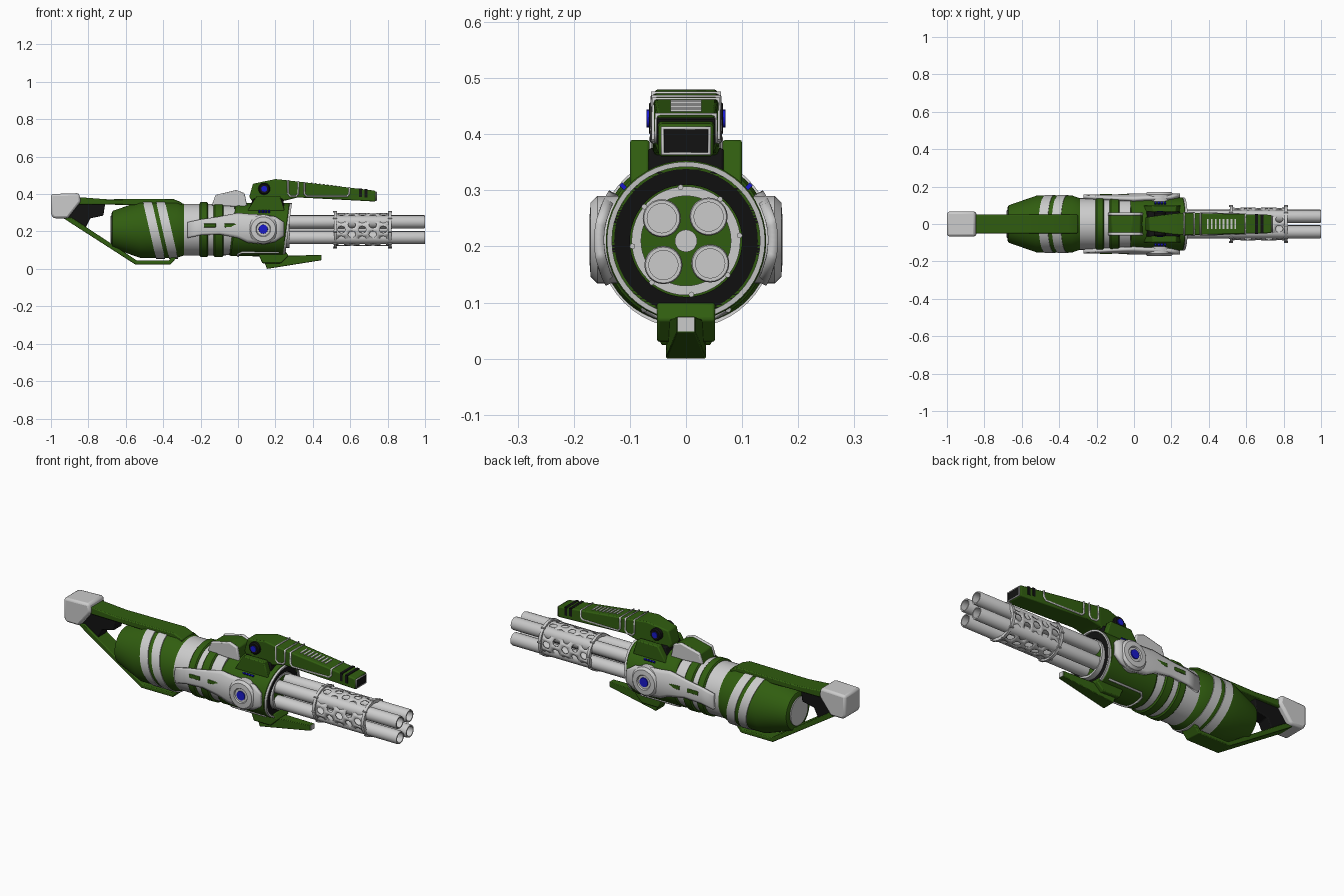
import bpy, bmesh
from math import sin, cos, pi, sqrt, radians
from mathutils import Matrix, Vector

if "Cube" in bpy.data.objects:
    bpy.data.objects.remove(bpy.data.objects["Cube"])

ZC = 0.21  # height of the main axis


def material(name, rgb):
    m = bpy.data.materials.new(name)
    m.diffuse_color = (*rgb, 1)
    m.use_nodes = True
    m.node_tree.nodes["Principled BSDF"].inputs["Base Color"].default_value = m.diffuse_color
    return m


GREEN = material("green_paint", (0.03, 0.11, 0.005))
BLACK = material("black", (0.006, 0.006, 0.006))
BLUE = material("blue", (0.01, 0.01, 0.6))


def finish(name, bm, mat=None, bevel=0, solid=0):
    bmesh.ops.recalc_face_normals(bm, faces=bm.faces)
    me = bpy.data.meshes.new(name)
    bm.to_mesh(me)
    bm.free()
    ob = bpy.data.objects.new(name, me)
    bpy.context.collection.objects.link(ob)
    if mat:
        me.materials.append(mat)
    if solid:
        ob.modifiers.new("solid", 'SOLIDIFY').thickness = solid
    if bevel:
        b = ob.modifiers.new("bevel", 'BEVEL')
        b.width, b.segments, b.limit_method = bevel, 2, 'ANGLE'
    bpy.context.view_layer.objects.active = ob
    bpy.ops.object.select_all(action='DESELECT')
    ob.select_set(True)
    bpy.ops.object.shade_smooth_by_angle(angle=radians(32))
    return ob


def lathe(name, prof, mat=None, loc=(0, 0, ZC), turn=0, seg=48, shear=0, loop=False):
    """Turn (x, radius) points round the x axis; loop closes the section into a tube."""
    bm = bmesh.new()
    rings = [[bm.verts.new((x + shear * r * sin(2 * pi * i / seg), r * cos(2 * pi * i / seg),
                            r * sin(2 * pi * i / seg))) for i in range(seg)] for x, r in prof]
    pairs = list(zip(rings, rings[1:])) + ([(rings[-1], rings[0])] if loop else [])
    for a, b in pairs:
        for i in range(seg):
            j = (i + 1) % seg
            bm.faces.new((a[i], a[j], b[j], b[i]))
    if not loop:
        bm.faces.new(rings[0])
        bm.faces.new(rings[-1])
    bm.transform(Matrix.Translation(loc) @ Matrix.Rotation(radians(turn), 4, 'Z'))
    return finish(name, bm, mat)


def tube(name, x0, x1, r0, r1, mat=None, **kw):
    return lathe(name, [(x0, r0), (x0, r1), (x1, r1), (x1, r0)], mat, loop=True, **kw)


def slab(name, pts, mat=None, bevel=0.005):
    """Side profile of (x, z, half width) points mirrored across y."""
    bm = bmesh.new()
    a, b = [[bm.verts.new((x, s * w, z)) for x, z, w in pts] for s in (1, -1)]
    bm.faces.new(a)
    bm.faces.new(b)
    for i in range(len(a)):
        j = (i + 1) % len(a)
        bm.faces.new((a[i], a[j], b[j], b[i]))
    return finish(name, bm, mat, bevel)


def box(name, c, size, mat=None, bevel=0, tilt=0):
    bm = bmesh.new()
    bmesh.ops.create_cube(bm, size=1)
    bm.transform(Matrix.Translation(c) @ Matrix.Rotation(tilt, 4, 'X') @ Matrix.Diagonal((*size, 1)))
    return finish(name, bm, mat, bevel)


def line(name, pts, r=0.005, closed=True):
    cu = bpy.data.curves.new(name, 'CURVE')
    cu.dimensions, cu.bevel_depth, cu.bevel_resolution = '3D', r, 1
    sp = cu.splines.new('POLY')
    sp.points.add(len(pts) - 1)
    for p, co in zip(sp.points, pts):
        p.co = (*co, 1)
    sp.use_cyclic_u = closed
    ob = bpy.data.objects.new(name, cu)
    bpy.context.collection.objects.link(ob)
    bpy.ops.object.select_all(action='DESELECT')
    bpy.context.view_layer.objects.active = ob
    ob.select_set(True)
    bpy.ops.object.convert(target='MESH')


# Shoulder stock
slab("stock_pad", [(-1, .29, .066), (-1, .4, .066), (-.85, .405, .066), (-.84, .36, .066),
                   (-.91, .27, .066), (-.985, .27, .066)], None, .012)
slab("stock_top_bar", [(-.87, .385, .05), (-.7, .372, .05), (-.35, .375, .05), (-.3, .355, .05),
                       (-.3, .32, .05), (-.36, .34, .05), (-.87, .345, .05)], GREEN)
slab("stock_web", [(-.93, .27, .035), (-.86, .35, .035), (-.71, .35, .035), (-.72, .285, .035),
                   (-.79, .27, .035), (-.82, .21, .035)], BLACK)
slab("stock_lower_strut", [(-.94, .275, .045), (-.55, .024, .045), (-.36, .024, .045), (-.32, .07, .045),
                           (-.34, .085, .045), (-.37, .044, .045), (-.54, .044, .045),
                           (-.89, .275, .045)], GREEN, .004)

# Rear drum with slanted bands
lathe("rear_drum", [(-.675, .09), (-.67, .1), (-.52, .152), (-.33, .152), (-.29, .138)], GREEN)
lathe("drum_end_cap", [(-.682, .06), (-.68, .075), (-.66, .075)])
for x in (-.45, -.38):
    tube("drum_band", x - .024, x + .024, .14, .156, shear=-.23)

# Centre body
lathe("collar", [(-.3, .138), (-.1, .138), (-.02, .136)])
for x0, x1 in ((-.205, -.16), (-.13, -.078)):
    lathe("collar_ring", [(x0, .14), (x0 + .006, .147), (x1 - .006, .147), (x1, .14)], GREEN)
lathe("front_housing", [(-.03, .135), (-.02, .142), (.255, .143), (.262, .138), (.262, .128), (.2, .126)],
      GREEN, shear=.13)
tube("housing_rim", .255, .27, .132, .141, shear=.13)
tube("inner_black_ring", .19, .262, .1, .132, BLACK, shear=.13)
tube("barrel_collar", .19, .275, .085, .097)
lathe("barrel_plate", [(.19, .086), (.265, .086)], GREEN)

# Rotary barrels
for k in range(4):
    a = radians(47 + 90 * k)
    lathe("barrel", [(.25, .034), (.995, .034), (1, .032), (1, .026), (.9, .026)], None,
          (0, .059 * cos(a), ZC + .059 * sin(a)), seg=24)
lathe("centre_shaft", [(.25, .02), (.82, .02)], seg=20)

# Perforated jacket: square cells with a round hole, staggered ring by ring
bm = bmesh.new()
N, ROWS, L, R = 10, 5, .056, .088
sq = [(1, 0), (1, 1), (0, 1), (-1, 1), (-1, 0), (-1, -1), (0, -1), (1, -1)]


def wrap(x, a):
    return bm.verts.new((x, R * cos(a), ZC + R * sin(a)))


for j in range(ROWS):
    for i in range(N):
        cx, ca = .525 + L * (j + .5), 2 * pi * (i + j % 2 / 2) / N
        outer = [wrap(cx + u * L / 2, ca + v * pi / N) for u, v in sq]
        inner = [wrap(cx + .021 * cos(k * pi / 4), ca + .23 * sin(k * pi / 4)) for k in range(8)]
        for k in range(8):
            m = (k + 1) % 8
            bm.faces.new((outer[k], outer[m], inner[m], inner[k]))
bmesh.ops.remove_doubles(bm, verts=bm.verts, dist=1e-4)
finish("barrel_jacket", bm, None, solid=.006)
for x in (.512, .805):
    tube("jacket_flange", x, x + .015, .08, .097)
    for k in range(8):
        a = pi / 4 * k + .1
        lathe("flange_bolt", [(x - .003, .005), (x + .018, .005)], None,
              (0, .096 * cos(a), ZC + .096 * sin(a)), seg=8)

# Curved side plates with pivot hubs
stations = [(-.27, .165, .25), (-.2, .18, .265), (-.1, .185, .28), (0, .165, .3), (.05, .14, .295),
            (.14, .13, .29), (.2, .145, .28), (.245, .175, .25)]
for s in (1, -1):
    bm = bmesh.new()
    grid = []
    for x, lo, hi in stations:
        zs = [lo + (hi - lo) * k / 8 for k in range(9)]
        rad = .158 if x < 0 else .164
        grid.append([bm.verts.new((x, s * sqrt(rad ** 2 - (z - ZC) ** 2), z)) for z in zs])
    for a, b in zip(grid, grid[1:]):
        for k in range(8):
            bm.faces.new((a[k], a[k + 1], b[k + 1], b[k]))
    finish("side_plate", bm, None, solid=.018)
    for x in (-.15, -.04):
        box("plate_slot", (x, s * .157, .232), (.065, .008, .02), GREEN, .003)
    lathe("side_hub", [(.12, .078), (.158, .078), (.17, .066), (.172, .04), (.166, .036)], None,
          (.135, 0, .212), 90 * s)
    lathe("hub_centre", [(.15, .026), (.171, .024)], BLUE, (.135, 0, .212), 90 * s, 24)
    for k in range(4):
        box("blue_mark", (.115 + .017 * k, s * .112, .307), (.012, .008, .012), BLUE, tilt=s * -.8)
    # Cover mounting rail and pivot
    bm = bmesh.new()
    prof = [(.05, .31), (.1, .39), (.225, .39), (.25, .31)]
    lo, hi = [[bm.verts.new((x, s * y, z)) for x, z in prof] for y in (.065, .1)]
    bm.faces.new(lo)
    bm.faces.new(hi)
    for k in range(4):
        m = (k + 1) % 4
        bm.faces.new((lo[k], lo[m], hi[m], hi[k]))
    finish("cover_rail", bm, GREEN, .005)
    lathe("cover_pivot", [(.03, .032), (.06, .032), (.066, .026)], BLACK, (.14, 0, .428), 90 * s, 24)
    lathe("cover_pivot_centre", [(.06, .016), (.07, .016)], BLUE, (.14, 0, .428), 90 * s, 16)
    # Grey cheeks on the sight block
    bm = bmesh.new()
    prof = [(-.14, .34), (-.12, .395), (-.01, .422), (.035, .405), (.05, .33)]
    lo, hi = [[bm.verts.new((x, s * y, z)) for x, z in prof] for y in (.045, .062)]
    bm.faces.new(lo)
    bm.faces.new(hi)
    for k in range(5):
        m = (k + 1) % 5
        bm.faces.new((lo[k], lo[m], hi[m], hi[k]))
    finish("sight_cheek", bm, None, .006)

slab("sight_block", [(-.145, .32, .05), (-.12, .39, .05), (-.01, .416, .05), (.035, .4, .05),
                     (.05, .32, .05)], GREEN)
slab("cover_pedestal", [(.06, .32, .067), (.08, .375, .067), (.24, .375, .067), (.25, .32, .067)], BLACK)

# Upper cover
slab("cover_rear", [(.06, .385, .035), (.08, .455, .038), (.2, .48, .056), (.26, .474, .06),
                    (.26, .37, .06), (.22, .355, .056), (.08, .355, .038)], GREEN, .006)
slab("cover_front", [(.25, .475, .06), (.735, .418, .049), (.735, .36, .049), (.32, .382, .058),
                     (.25, .365, .06)], GREEN, .006)
box("cover_nose_opening", (.735, 0, .388), (.008, .082, .044), BLACK)
line("cover_nose_frame", [(.738, y, z) for y, z in ((-.042, .365), (-.042, .411), (.042, .411), (.042, .365))], .004)


def half_width(x):
    return .06 - (x - .25) * .0227


def top(x):
    return .475 - (x - .25) * .1175


for a, b in ((.268, .322), (.355, .595)):
    side = [(a, top(a)), (a, .402), (a + .012, .388), (b - .012, .388), (b, .402), (b, top(b))]
    line("cover_trim", [(x, half_width(x), z) for x, z in side] +
         [(x, -half_width(x), z) for x, z in reversed(side)])
for k in range(8):
    x = .395 + .021 * k
    box("cover_vent", (x, 0, top(x)), (.009, .056, .006))
for x in (.655, .685):
    box("cover_notch", (x, 0, top(x) - .02), (.016, 2 * half_width(x) + .003, .044), BLACK)

# Lower fin and underside trim
slab("fin_mount", [(.1, .1, .052), (.13, .03, .052), (.23, .03, .052), (.27, .07, .052),
                   (.25, .1, .052)], GREEN)
slab("lower_fin", [(.13, .065, .036), (.155, 0, .036), (.445, .046, .017), (.445, .075, .017),
                   (.25, .07, .03)], GREEN, .003)
box("fin_tip", (.443, 0, .061), (.008, .03, .026))
under = [(x, y, ZC - sqrt(.143 ** 2 - y * y)) for x, y in
         ((.22, .075), (.02, .075), (0, .055), (0, .02), (0, -.02), (0, -.055), (.02, -.075), (.22, -.075))]
line("underside_trim", under, .006, False)
